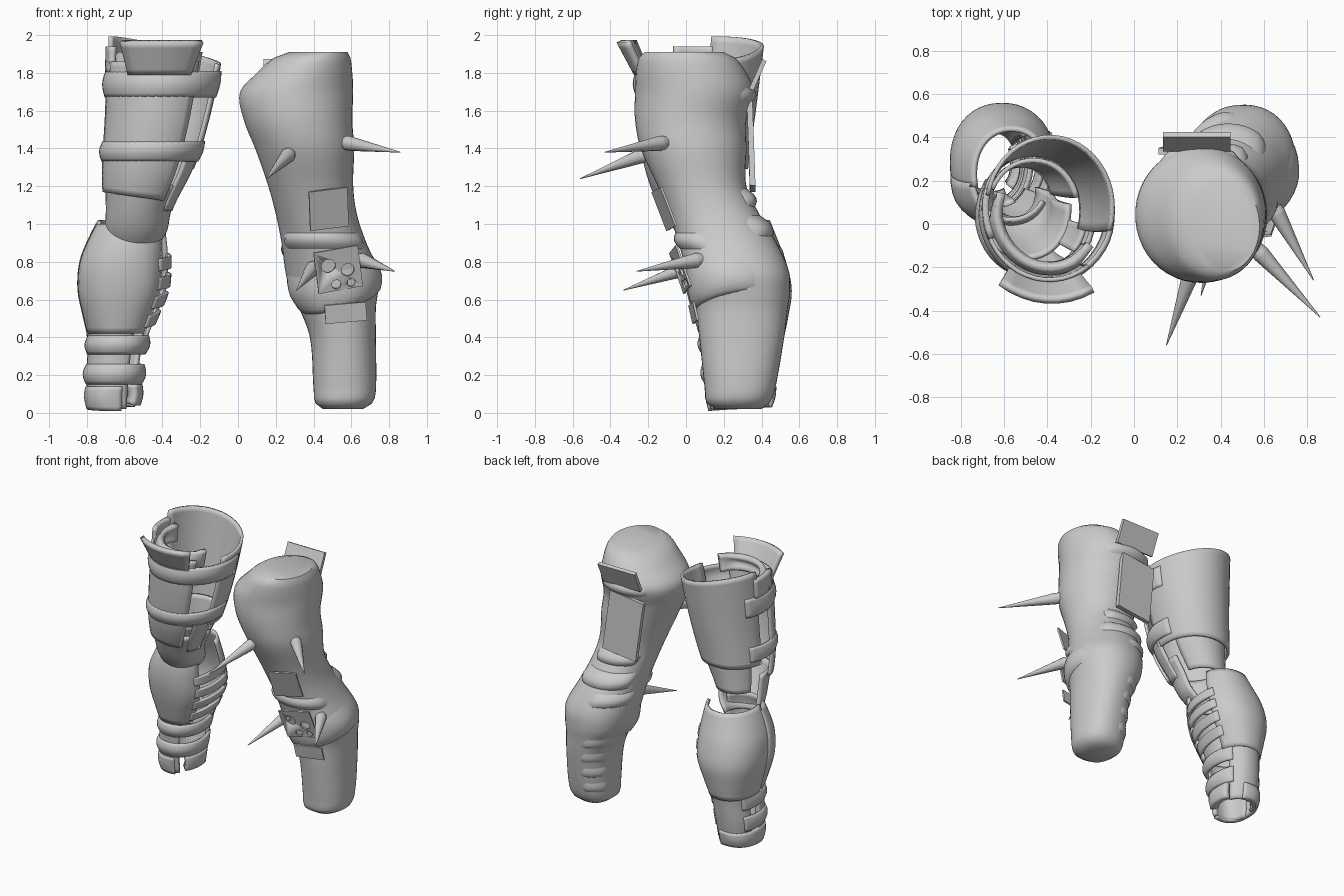
import bpy, bmesh, math
from mathutils import Vector, Euler, Matrix

cube = bpy.data.objects.get("Cube")
if cube:
    bpy.data.objects.remove(cube)

grey = bpy.data.materials.new("plain grey")
grey.use_nodes = True
grey.diffuse_color = (0.6, 0.6, 0.6, 1)
grey.node_tree.nodes["Principled BSDF"].inputs["Base Color"].default_value = (0.6, 0.6, 0.6, 1)

# Limb outlines: height, x low, x high, y low, y high
LEFT = [(0.02, .45, .66, .16, .40), (.05, .41, .71, .11, .44), (.12, .40, .73, .10, .47),
        (.4, .38, .73, .07, .52), (.56, .32, .73, .05, .54), (.63, .28, .74, .03, .55),
        (.75, .25, .745, .0, .545), (.9, .23, .68, -.04, .48), (1.05, .2, .63, -.09, .39),
        (1.2, .16, .61, -.15, .32), (1.4, .09, .615, -.24, .32), (1.55, .03, .605, -.27, .32),
        (1.7, .01, .61, -.27, .36), (1.8, .10, .605, -.265, .32), (1.88, .19, .595, -.25, .26),
        (1.91, .27, .58, -.22, .2)]
UPPER = [(.86, -.67, -.44, .02, .3), (.95, -.71, -.37, -.06, .32), (1.08, -.71, -.34, -.13, .31),
         (1.3, -.715, -.23, -.21, .33), (1.6, -.70, -.14, -.25, .37), (2.0, -.69, -.06, -.26, .42)]
FORE = [(0, -.80, -.52, .12, .45), (.2, -.81, -.50, .09, .49), (.4, -.80, -.47, .07, .52),
        (.5, -.82, -.43, .05, .54), (.65, -.85, -.37, .02, .56), (.8, -.84, -.36, .0, .53),
        (.93, -.79, -.37, .0, .48), (1.08, -.71, -.4, .03, .42)]


def outline(table, z):
    """Smoothly interpolate an outline at one height."""
    z = min(max(z, table[0][0]), table[-1][0])
    k = max(i for i in range(len(table) - 1) if table[i][0] <= z)
    a, b = table[k], table[k + 1]
    prev, nxt = table[max(k - 1, 0)], table[min(k + 2, len(table) - 1)]
    h = b[0] - a[0]
    t = (z - a[0]) / h
    out = []
    for c in range(1, 5):
        ma = (b[c] - prev[c]) / (b[0] - prev[0]) * h
        mb = (nxt[c] - a[c]) / (nxt[0] - a[0]) * h
        t2, t3 = t * t, t * t * t
        out.append((2 * t3 - 3 * t2 + 1) * a[c] + (t3 - 2 * t2 + t) * ma
                   + (3 * t2 - 2 * t3) * b[c] + (t3 - t2) * mb)
    return out


def point(table, z, ang, off):
    """Point on a limb; the section is boxier low down and rounder high up."""
    x0, x1, y0, y1 = outline(table, z)
    power = 0.87 + 0.07 * z
    bend = lambda v: math.copysign(abs(v) ** power, v)
    return Vector(((x0 + x1) / 2 + ((x1 - x0) / 2 + off) * bend(math.cos(ang)),
                   (y0 + y1) / 2 + ((y1 - y0) / 2 + off) * bend(math.sin(ang)), z))


def finish(name, bm, angle=40):
    bmesh.ops.recalc_face_normals(bm, faces=bm.faces)
    mesh = bpy.data.meshes.new(name)
    bm.to_mesh(mesh)
    bm.free()
    mesh.materials.append(grey)
    obj = bpy.data.objects.new(name, mesh)
    bpy.context.collection.objects.link(obj)
    bpy.ops.object.select_all(action='DESELECT')
    obj.select_set(True)
    bpy.context.view_layer.objects.active = obj
    bpy.ops.object.shade_smooth_by_angle(angle=math.radians(angle))
    return obj


def wrap(name, table, z0, z1, a0, a1, off=0.0, thick=0.025, low=(0, 0), high=(0, 0),
         puff=0.0, skew=1.0, flare=0.0, solid=False):
    """Curved panel hugging a limb; low and high tilt its two edges along x and y."""
    bm = bmesh.new()
    cols = max(6, int((a1 - a0) / 8))
    rows = max(6, int((z1 - z0) / 0.03))
    grid = []
    for j in range(rows + 1):
        t = j / rows
        row = []
        for i in range(cols + (0 if solid else 1)):
            u = i / cols
            a = math.radians(a0 + (a1 - a0) * u)
            c, s = math.cos(a), math.sin(a)
            lo, hi = z0 + low[0] * c + low[1] * s, z1 + high[0] * c + high[1] * s
            swell = puff * math.sin(math.pi * t ** skew) * min(1, 2 * math.sin(math.pi * u))
            row.append(bm.verts.new(point(table, lo + (hi - lo) * t, a, off + swell + flare * t)))
        grid.append(row)
    n = len(grid[0])
    for lo, hi in zip(grid, grid[1:]):
        for i in range(cols):
            k = (i + 1) % n
            bm.faces.new((lo[i], lo[k], hi[k], hi[i]))
    if solid:
        bm.faces.new(grid[0])
        bm.faces.new(grid[-1])
        return finish(name, bm, 50)
    obj = finish(name, bm)
    mod = obj.modifiers.new("thickness", 'SOLIDIFY')
    mod.thickness = thick
    # Thicken toward the inside whichever way the panel faces
    face = obj.data.polygons[0]
    x0, x1, y0, y1 = outline(table, face.center.z)
    away = face.center - Vector(((x0 + x1) / 2, (y0 + y1) / 2, face.center.z))
    mod.offset = -1 if face.normal.dot(away) > 0 else 1
    return obj


def plate(name, centre, size, turn, holes=()):
    """Flat plate; turn in degrees about x, y, z. Holes are x, z, radius."""
    rot = Euler([math.radians(d) for d in turn]).to_matrix().to_4x4()
    place = Matrix.Translation(centre) @ rot
    bm = bmesh.new()
    bmesh.ops.create_cube(bm, size=1, matrix=place @ Matrix.Diagonal((*size, 1)))
    obj = finish(name, bm)
    for hx, hz, r in holes:
        cut = bmesh.new()
        spot = place @ Matrix.Translation((hx, 0, hz)) @ Matrix.Rotation(math.pi / 2, 4, 'X')
        bmesh.ops.create_cone(cut, cap_ends=True, segments=16, radius1=r, radius2=r, depth=.2, matrix=spot)
        cutter = finish("hole_cutter", cut)
        mod = obj.modifiers.new("hole", 'BOOLEAN')
        mod.operation, mod.object = 'DIFFERENCE', cutter
        bpy.context.view_layer.objects.active = obj
        bpy.ops.object.modifier_apply(modifier=mod.name)
        bpy.data.objects.remove(cutter)


def spike(name, base, tip, radius=0.04):
    base, tip = Vector(base), Vector(tip)
    d = tip - base
    bm = bmesh.new()
    rot = d.to_track_quat('Z', 'Y').to_matrix().to_4x4()
    for r1, r2, f0, f1 in ((radius * .75, radius, -.12, .06), (radius, .002, .06, 1)):
        place = Matrix.Translation(base + d * (f0 + f1) / 2) @ rot
        bmesh.ops.create_cone(bm, cap_ends=True, segments=12, radius1=r1, radius2=r2,
                              depth=d.length * (f1 - f0), matrix=place)
    finish(name, bm)


# Left limb: solid sleeve with folds that sink into it
wrap("left_sleeve", LEFT, .02, 1.91, 0, 360, solid=True)
wrap("left_elbow_rim", LEFT, .58, .84, -200, 30, -.01, .02, (.05, .05), (.05, .05), puff=.03, skew=.55)
wrap("left_elbow_fold", LEFT, .85, .97, -170, -10, -.015, .02, puff=.035)
wrap("left_elbow_back_fold", LEFT, .92, 1.06, 30, 165, -.015, .02, puff=.045)
wrap("left_upper_back_fold", LEFT, 1.08, 1.2, 50, 150, -.015, .02, puff=.045)
for k in range(4):
    z = .12 + .12 * k
    wrap("left_forearm_step", LEFT, z, z + .12, 90, 170, -.012, .02, puff=.02, skew=.6)
wrap("left_forearm_window_top", LEFT, .8, .92, 85, 180, -.012, .02, puff=.03)

# Left limb: plates front and back
plate("left_upper_patch", (.48, -.115, 1.08), (.21, .012, .22), (20, -7, 13))
plate("left_holed_patch", (.53, -.03, .76), (.24, .012, .23), (18, -10, 8),
      [(-.05, .03, .038), (.05, -.01, .035), (-.02, -.08, .025), (.06, -.085, .022)])
plate("left_lower_patch", (.57, .04, .53), (.22, .012, .1), (12, -5, 6))
plate("left_back_plate", (.28, .345, 1.41), (.28, .03, .45), (2, -7, 0))
plate("left_back_flap", (.29, .38, 1.79), (.31, .025, .17), (-24, 0, 0))
wrap("left_back_strap", LEFT, 1.62, 1.74, 45, 135, -.015, .02, puff=.03)

for n, base, tip in (("front", (.27, -.21, 1.37), (.15, -.56, 1.24)),
                     ("side", (.57, -.12, 1.43), (.86, -.43, 1.38)),
                     ("low_front", (.40, .02, .77), (.31, -.33, .65)),
                     ("low_side", (.65, .07, .81), (.83, -.26, .75))):
    spike("left_spike_" + n, base, tip)

# Right limb: hollow upper cuff in a front and a back shell joined by straps
wrap("right_back_shell", UPPER, 1.29, 1.92, -18, 170, .0, .02, high=(-.07, .02))
wrap("right_back_cuff", UPPER, 1.09, 1.34, 15, 155, -.03, .02)
wrap("right_front_shell", UPPER, 1.14, 1.86, -168, -54, .01, .02, low=(-.03, 0))
for n, z0, z1 in (("top", 1.67, 1.81), ("low", 1.33, 1.44)):
    wrap("right_strap_" + n, UPPER, z0, z1, -210, 15, .008, .02, puff=.018)
wrap("right_collar_roll", UPPER, 1.78, 1.91, -195, -40, -.05, .04, puff=.03)
wrap("right_collar_plate", UPPER, 1.79, 1.96, -126, -62, .02, .03, flare=.09)
wrap("right_corner_tab", UPPER, 1.8, 1.94, 165, 205, .01, .03)
wrap("right_inner_flap", UPPER, 1.07, 1.36, -42, -12, .0, .02)
wrap("right_elbow_cap", UPPER, .87, 1.2, -185, 5, -.01, .02)

# Right limb: hollow forearm with slits bridged by narrow bands
wrap("right_forearm_back", FORE, .40, 1.02, 18, 195, .0, .02)
wrap("right_forearm_front", FORE, .42, 1.0, -170, -35, .0, .02, puff=.02)
for k in range(4):
    z = .47 + .1 * k
    wrap("right_forearm_band", FORE, z, z + .065, -45, 28, .008, .02, low=(0, .03), high=(0, .03))
wrap("right_wrist_back", FORE, .03, .44, 30, 165, -.012, .025)
wrap("right_wrist_front", FORE, .02, .45, -175, -62, -.006, .03)
for z0, z1 in ((.15, .26), (.31, .41)):
    wrap("right_wrist_band", FORE, z0, z1, -215, 40, -.004, .02, puff=.018)
wrap("right_wrist_cuff", FORE, .02, .14, 70, 285, .0, .03, low=(0, .01), puff=.01)
wrap("right_thumb_guard", FORE, .04, .15, -45, 25, .0, .06, puff=.01)
